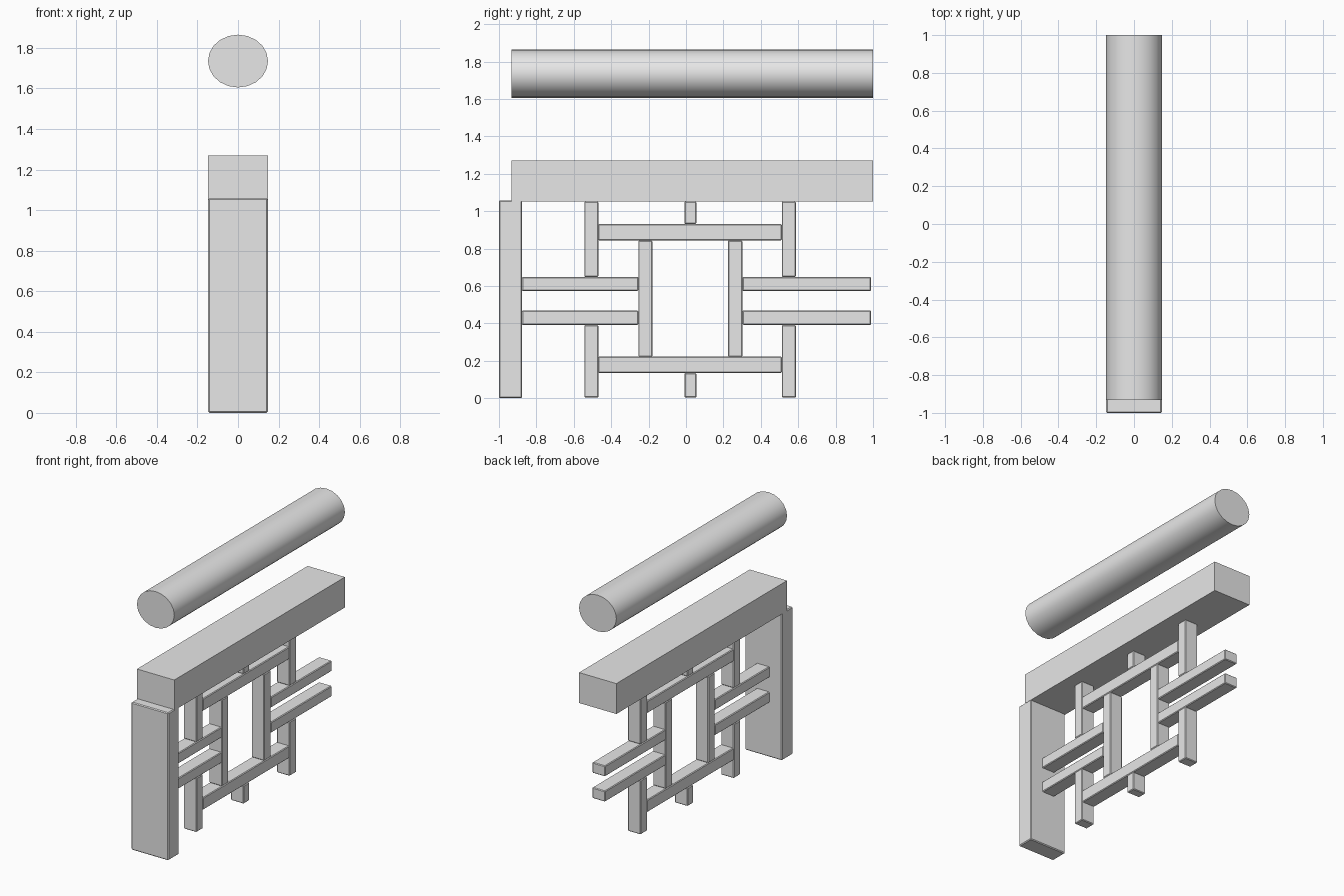
import bpy
import math

cube = bpy.data.objects.get("Cube")
if cube:
    bpy.data.objects.remove(cube, do_unlink=True)

GREY = (0.8, 0.8, 0.8, 1.0)
mat = bpy.data.materials.new("plain grey")
mat.use_nodes = True
mat.diffuse_color = GREY
mat.node_tree.nodes["Principled BSDF"].inputs["Base Color"].default_value = GREY


def box(name, half_width, y, z, bevel=0.0):
    """Box centred on x, spanning the given y and z ranges."""
    bpy.ops.mesh.primitive_cube_add(size=1)
    ob = bpy.context.object
    ob.name = name
    ob.location = (0, (y[0] + y[1]) / 2, (z[0] + z[1]) / 2)
    ob.scale = (2 * half_width, y[1] - y[0], z[1] - z[0])
    bpy.ops.object.transform_apply(location=False, rotation=False, scale=True)
    ob.data.materials.append(mat)
    if bevel:
        mod = ob.modifiers.new("soft edges", "BEVEL")
        mod.width = bevel
        mod.segments = 1
    return ob


# Main timbers: end post, lintel beam and round ridge pole
box("end_post", 0.147, (-1.0, -0.877), (0.0, 1.058), 0.006)
box("lintel_beam", 0.148, (-0.933, 1.0), (1.052, 1.27))

bpy.ops.mesh.primitive_cylinder_add(vertices=20, radius=1, depth=1.933,
                                    location=(0, 0.0335, 1.735),
                                    rotation=(math.pi / 2, 0, 0))
pole = bpy.context.object
pole.name = "ridge_pole"
pole.scale = (0.148, 0.13, 1)
bpy.ops.object.transform_apply(location=False, rotation=True, scale=True)
pole.data.materials.append(mat)
bpy.ops.object.shade_smooth_by_angle(angle=math.radians(40))

# Lattice panel
HALF = 0.051
SOFT = 0.005
sides = {
    "front": {"outer": (-0.544, -0.469), "inner": (-0.255, -0.18), "rail": (-0.877, -0.255)},
    "back": {"outer": (0.512, 0.587), "inner": (0.224, 0.302), "rail": (0.302, 0.99)},
}
levels = {
    "lower": {"outer": (0.003, 0.392), "rail": (0.392, 0.469), "cross": (0.134, 0.222), "stub": (0.003, 0.134)},
    "upper": {"outer": (0.649, 1.052), "rail": (0.573, 0.649), "cross": (0.843, 0.932), "stub": (0.932, 1.052)},
}

for side, ys in sides.items():
    box(f"{side}_inner_upright", HALF, ys["inner"], (0.222, 0.843), SOFT)
    for level, zs in levels.items():
        box(f"{side}_{level}_upright", HALF, ys["outer"], zs["outer"], SOFT)
        box(f"{side}_{level}_short_rail", HALF, ys["rail"], zs["rail"], SOFT)

for level, zs in levels.items():
    box(f"{level}_cross_rail", HALF, (-0.469, 0.512), zs["cross"], SOFT)
    box(f"{level}_centre_stub", HALF, (-0.009, 0.055), zs["stub"], SOFT)
